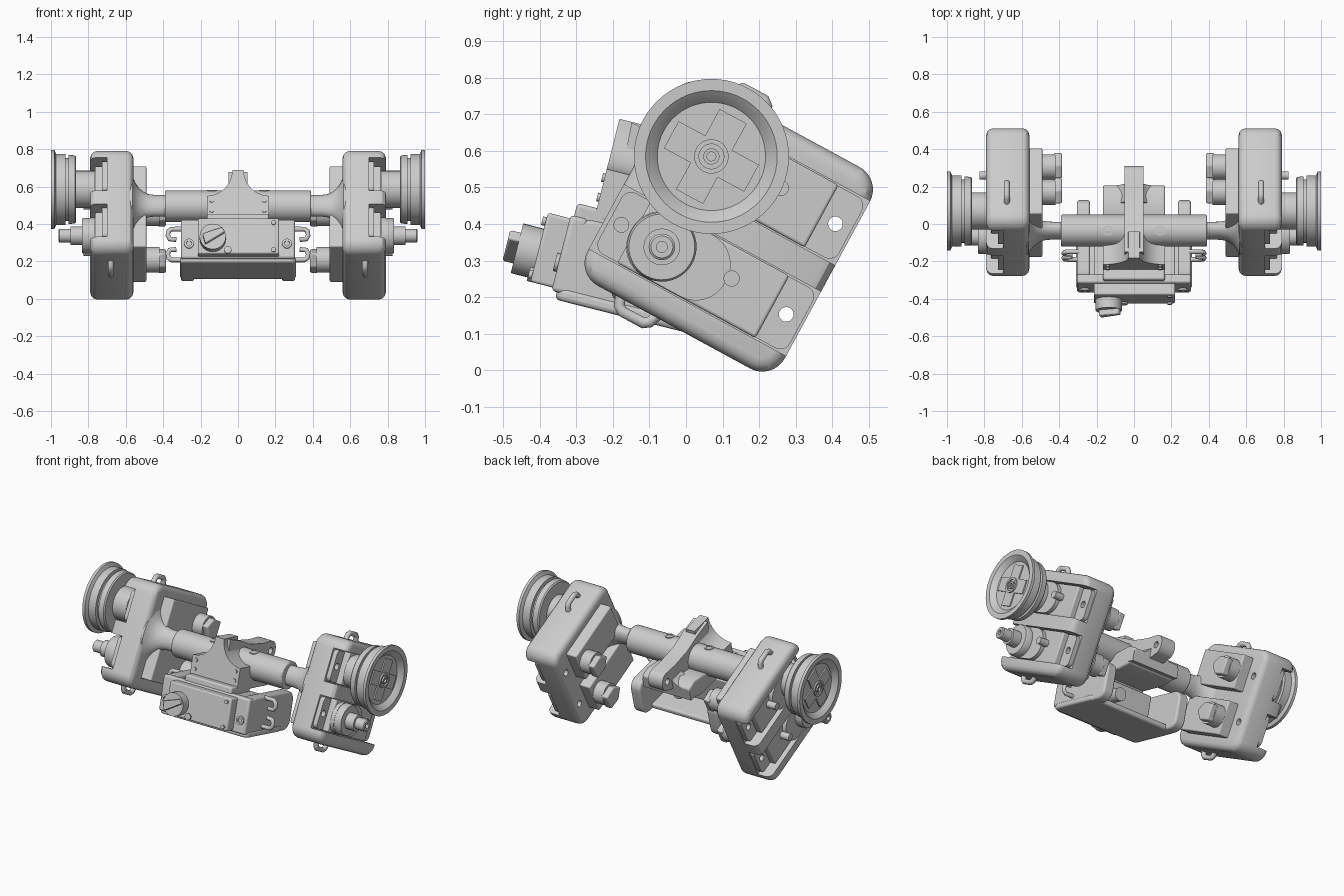
import bpy, bmesh
from math import sin, cos, pi, radians

if "Cube" in bpy.data.objects:
    bpy.data.objects.remove(bpy.data.objects["Cube"])

POD = radians(-28.5)    # tilt of the side pods
MID = radians(-14.2)    # tilt of the centre chassis


def at(axis, a, b, c):
    # a runs along the axis, b and c across it
    return {'x': (a, b, c), 'y': (b, a, c), 'z': (b, c, a)}[axis]


def finish(bm, name, tilt=0, mirror=False, bevel=0, segs=3):
    bmesh.ops.remove_doubles(bm, verts=bm.verts, dist=1e-5)
    bmesh.ops.recalc_face_normals(bm, faces=bm.faces)
    me = bpy.data.meshes.new(name)
    bm.to_mesh(me)
    bm.free()
    ob = bpy.data.objects.new(name, me)
    bpy.context.collection.objects.link(ob)
    ob.rotation_euler.x = tilt
    if bevel:
        m = ob.modifiers.new("bevel", 'BEVEL')
        m.width, m.segments, m.angle_limit = bevel, segs, radians(40)
    if mirror:
        ob.modifiers.new("mirror", 'MIRROR').use_mirror_merge = False
    return ob


def prism(name, pts, a, b, axis='x', **kw):
    bm = bmesh.new()
    lo = [bm.verts.new(at(axis, a, *p)) for p in pts]
    hi = [bm.verts.new(at(axis, b, *p)) for p in pts]
    bm.faces.new(lo)
    bm.faces.new(hi)
    for i in range(len(pts)):
        j = (i + 1) % len(pts)
        bm.faces.new((lo[i], lo[j], hi[j], hi[i]))
    return finish(bm, name, **kw)


def box(name, x, y, z, **kw):
    return prism(name, [(y[0], z[0]), (y[1], z[0]), (y[1], z[1]), (y[0], z[1])], *x, **kw)


def lathe(name, prof, c, axis='x', squash=1, n=48, **kw):
    bm = bmesh.new()
    rings = []
    for a, r in prof:
        rings.append([bm.verts.new(at(axis, a, c[0] + r * squash * cos(2 * pi * k / n),
                                      c[1] + r * sin(2 * pi * k / n))) for k in range(n)])
    for p, q in zip(rings, rings[1:]):
        for k in range(n):
            bm.faces.new((p[k], p[(k + 1) % n], q[(k + 1) % n], q[k]))
    bm.faces.new(rings[0])
    bm.faces.new(rings[-1])
    return finish(bm, name, **kw)


def cyl(name, a, b, r, c, axis='x', n=32, **kw):
    return lathe(name, [(a, r), (b, r)], c, axis, n=n, **kw)


def rounded(u0, u1, v0, v1, r, n=8):
    pts = []
    for cu, cv, s in ((u1 - r, v1 - r, 0), (u0 + r, v1 - r, 1), (u0 + r, v0 + r, 2), (u1 - r, v0 + r, 3)):
        for k in range(n + 1):
            t = (s + k / n) * pi / 2
            pts.append((cu + r * cos(t), cv + r * sin(t)))
    return pts


def tube(name, pts, r, tilt):
    cu = bpy.data.curves.new(name, 'CURVE')
    cu.dimensions = '3D'
    cu.bevel_depth, cu.bevel_resolution, cu.use_fill_caps = r, 3, True
    sp = cu.splines.new('POLY')
    sp.points.add(len(pts) - 1)
    for p, co in zip(sp.points, pts):
        p.co = (*co, 1)
    ob = bpy.data.objects.new(name, cu)
    bpy.context.collection.objects.link(ob)
    ob.rotation_euler.x = tilt
    ob.modifiers.new("mirror", 'MIRROR')


def cut(ob, cutters):
    for c in cutters:
        m = ob.modifiers.new("cut", 'BOOLEAN')
        m.operation, m.object, m.solver = 'DIFFERENCE', c, 'EXACT'
    bpy.context.view_layer.update()
    me = bpy.data.meshes.new_from_object(ob.evaluated_get(bpy.context.evaluated_depsgraph_get()))
    ob.modifiers.clear()
    ob.data = me
    for c in cutters:
        bpy.data.objects.remove(c)


pod = dict(tilt=POD, mirror=True)
mid = dict(tilt=MID)
ROWS = (.265, .547)     # heights of the two motors in a pod

# pod housing: rounded block with two open motor pockets and screw holes
housing = prism("pod_housing", rounded(-.392, .222, .088, .715, .07), .56, .79, tilt=POD, bevel=.036)
cutters = [box("pocket_cutter", (.70, .9), (-.6, .5), (v - .1, v + .1), tilt=POD) for v in ROWS]
cutters += [cyl("hole_cutter", .4, .9, .02, (.168, v), tilt=POD) for v in ROWS]
cut(housing, cutters)
housing.modifiers.new("mirror", 'MIRROR').use_mirror_merge = False

for label, v in zip(("lower", "upper"), ROWS):
    # motor flange, case, gearbox cap and the inner case
    flange = prism(label + "_motor_flange", rounded(-.38, .215, v - .095, v + .095, .03), .70, .728, tilt=POD)
    cut(flange, [cyl("hole_cutter", .6, .8, .02, (u, v), tilt=POD) for u in (-.345, .168)])
    flange.modifiers.new("mirror", 'MIRROR').use_mirror_merge = False
    box(label + "_motor_case", (.70, .765), (-.305, .125), (v - .097, v + .097), bevel=.008, **pod)
    prism(label + "_gear_cap", rounded(-.315, -.02, v - .095, v + .095, .09), .765, .79, **pod)
    box(label + "_inner_case", (.49, .57), (-.29, .11), (v - .105, v + .105), bevel=.008, **pod)
    cyl(label + "_pivot_boss", .75, .825, .022, (-.01, v + .015), **pod)
    # adjuster knob on the inner side, with a pointer ridge
    cyl(label + "_knob_base", .42, .49, .068, (.05, v), **pod)
    prism(label + "_knob_grip", [(.11, v - .05), (.11, v + .05), (.03, v + .055), (-.02, v), (.03, v - .055)],
          .385, .43, bevel=.008, **pod)

# carrying loops on the pod edges
for name, v, d in (("top_loop", .69, .062), ("bottom_loop", .11, -.052)):
    tube(name, [(.68, -.26, v), (.68, -.245, v + d * .8), (.68, -.23, v + d),
                (.68, -.165, v + d), (.68, -.15, v + d * .8), (.68, -.135, v)], .016, POD)

# main wheel with dished face, cross horn and hub
W = (-.218, ROWS[1])
lathe("wheel", [(.77, .1), (.865, .1), (.865, .175), (.872, .182), (.905, .185), (.905, .168), (.922, .168),
                (.922, .19), (.972, .19), (.982, .212), (1.0, .212), (1.0, .18), (.975, .15), (.972, .148)],
      W, n=64, **pod)
for name, a, b in (("horn_arm_long", .125, .042), ("horn_arm_cross", .042, .125)):
    box(name, (.965, .980), (W[0] - a, W[0] + a), (W[1] - b, W[1] + b), **pod)
lathe("wheel_hub", [(.97, .047), (.99, .047), (.99, .034), (.982, .034), (.982, .022), (.992, .022), (.992, .012),
                    (.975, .012)], W, n=32, **pod)

# small drive pulley below the wheel
lathe("small_pulley", [(.78, .095), (.825, .095), (.835, .09), (.835, .05), (.895, .05), (.895, .036),
                       (.955, .036), (.96, .03), (.96, .015), (.93, .015)], (-.219, ROWS[0]), n=40, **pod)

# axle sleeve and flared pod arms
axle = (-.035, .495)
cyl("axle_sleeve", -.39, .39, .085, axle, n=48, bevel=.006, segs=2)
lathe("pod_arm", [(.36, .06), (.45, .062), (.48, .066), (.505, .078), (.53, .1), (.55, .13), (.565, .17), (.6, .17)],
      (-.269, .42), squash=.7, n=40, **pod)
for x in (-.14, .14):
    lathe("sleeve_screw", [(.56, .028), (.582, .028), (.582, .018), (.57, .018)], (x, axle[0]), 'z', n=20)


# horn plates: peaked outlines with concave shoulders, front and rear
def horn(base, shoulder, peak):
    h = peak - shoulder
    side = [(.03 + .137 * (1 - sin(t * pi / 12)), peak - h * cos(t * pi / 12)) for t in range(7)]
    return [(-.167, base), (.167, base)] + side + [(-x, z) for x, z in reversed(side)]


prism("horn_plate", horn(.36, .48, .622), -.345, -.20, 'y', **mid)
prism("rear_saddle_ridge", horn(.37, .43, .54), -.0, .1, 'y', **mid)
for x in (-.14, .14):
    for z in (.4, .455):
        cyl("plate_screw", -.352, -.33, .012, (x, z), 'y', n=16, **mid)

# rear clamp lobe over the axle, with pin hole
lobe = [(-.3, .40), (-.05, .38), (.12, .43)]
lobe += [(.14 + .052 * cos(t * pi / 8 - pi / 2), .50 + .06 * sin(t * pi / 8 - pi / 2)) for t in range(9)]
lobe += [(.05, .555), (-.08, .565), (-.2, .60), (-.31, .62)]
clamp = prism("clamp_lobe", lobe, -.05, .05, tilt=MID)
cut(clamp, [cyl("pin_cutter", -.2, .2, .02, (.14, .50), n=20, tilt=MID)])

# saddle under the axle
saddle = [(-.33, .34), (-.02, .34), (.06, .36), (.1, .40), (.1, .45), (.04, .47), (-.06, .45),
          (-.16, .41), (-.25, .42), (-.33, .46)]
prism("saddle", saddle, -.167, .167, bevel=.01, **mid)

# chassis tray: floor, rounded side walls and front flange
prism("tray_floor", rounded(-.31, .31, -.395, -.025, .03), .1, .135, 'z', bevel=.012, **mid)
prism("tray_side_wall", rounded(-.40, .06, .1, .335, .06), .235, .305, tilt=MID, mirror=True, bevel=.012)
box("tray_front_flange", (-.305, .305), (-.41, -.36), (.12, .335), bevel=.012, **mid)
box("tray_roof", (-.165, .165), (-.40, -.2), (.30, .37), bevel=.01, **mid)

# steering motor with knob and screws
box("centre_motor", (-.215, .22), (-.472, -.18), (.13, .325), bevel=.008, **mid)
K = (-.135, .21)
cyl("centre_knob_base", -.53, -.46, .07, K, 'y', **mid)
prism("centre_knob_grip", [(K[0] - .055, K[1] + .01), (K[0] - .04, K[1] - .045), (K[0] + .065, K[1] + .02),
                           (K[0] + .05, K[1] + .045)], -.56, -.52, 'y', bevel=.006, **mid)
for x, z, r in ((-.055, .15, .02), (.19, .15, .012), (.19, .3, .012)):
    cyl("motor_screw", -.482, -.46, r, (x, z), 'y', n=20, **mid)
for x in (-.262, .262):
    lathe("flange_screw", [(-.40, .026), (-.42, .026), (-.42, .014), (-.412, .014)], (x, .2), 'y', n=20, **mid)
cyl("inner_motor_post", -.2, -.08, .04, (.08, .22), 'y', **mid)

# cable hooks on the sides of the tray
for name, z, d in (("upper_hook", .325, -1), ("lower_hook", .155, 1)):
    tube(name, [(.29, -.235, z), (.355, -.235, z), (.372, -.235, z + d * .012), (.375, -.235, z + d * .035),
                (.365, -.235, z + d * .055), (.33, -.235, z + d * .058)], .013, MID)

# keep creases crisp, smooth the curved faces
bpy.ops.object.select_all(action='DESELECT')
for ob in bpy.context.scene.objects:
    if ob.type == 'MESH':
        ob.select_set(True)
        bpy.context.view_layer.objects.active = ob
bpy.ops.object.shade_smooth_by_angle(angle=radians(30))
